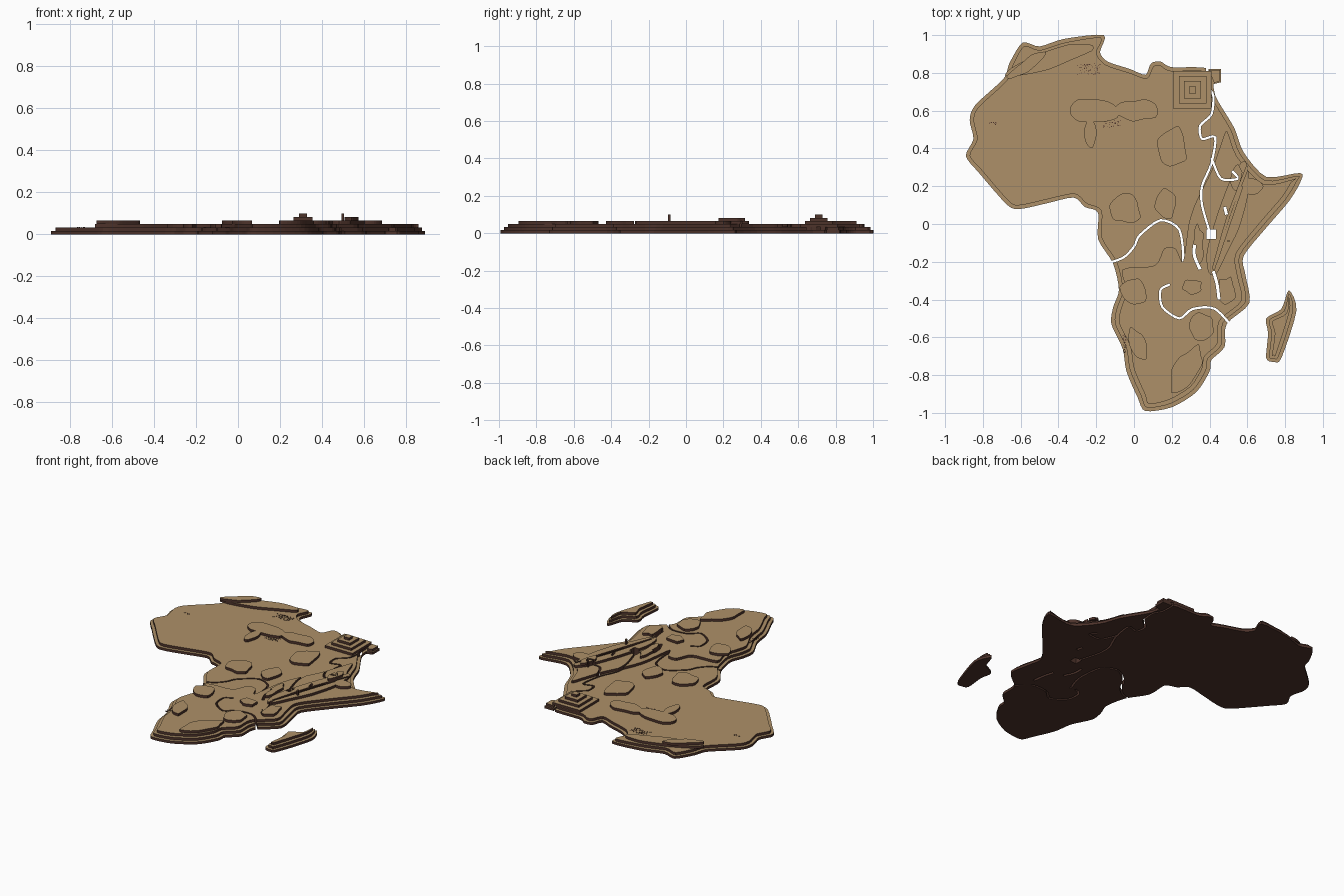
import bpy
import bmesh
import math
import random
from mathutils import Matrix, Vector

if "Cube" in bpy.data.objects:
    bpy.data.objects.remove(bpy.data.objects["Cube"])

random.seed(4)
STEP = 0.0165  # thickness of one board


def material(name, colour):
    mat = bpy.data.materials.new(name)
    mat.use_nodes = True
    mat.diffuse_color = colour
    mat.node_tree.nodes["Principled BSDF"].inputs["Base Color"].default_value = colour
    return mat


brown = material("dark brown edge", (0.075, 0.033, 0.024, 1))
tan = material("tan wood", (0.42, 0.28, 0.14, 1))


def scaled(points):
    """Turn hundredths into model units."""
    return [Vector(point) / 100 for point in points]


def smooth(points, closed=True, cuts=4):
    """Smooth curve through the points."""
    last = len(points) - 1
    if closed:
        ring = [points[-1]] + points + points[:2]
    else:
        ring = [points[0]] + points + [points[last]]
    result = []
    for a, b, c, d in zip(ring, ring[1:], ring[2:], ring[3:]):
        start, end = (c - a) * 0.4, (d - b) * 0.4
        for k in range(cuts):
            t = k / cuts
            ease = t * t * (3 - 2 * t)
            result.append(b.lerp(c, ease) + start * t * (1 - t) ** 2 - end * t * t * (1 - t))
    return result if closed else result + [points[last]]


def inset(points, distance):
    """Move a clockwise outline inwards."""
    result = []
    for i, point in enumerate(points):
        before = (point - points[i - 1]).normalized()
        after = (points[(i + 1) % len(points)] - point).normalized()
        along = (before + after).normalized()
        result.append(point + Vector((along.y, -along.x)) * distance)
    return result


def blob(x, y, width, depth, turn=0):
    """Irregular rounded plateau outline: centre, radii and rotation."""
    corners = []
    for i in range(11):
        angle = math.tau * i / 11
        radius = random.uniform(0.8, 1.15)
        corners.append(Vector((width * math.cos(angle), depth * math.sin(angle))) * radius)
    spin = Matrix.Rotation(turn, 2)
    return smooth(scaled([Vector((x, y)) + spin @ corner for corner in corners]), cuts=3)


def add_prism(bm, outline, bottom, top):
    face = bm.faces.new([bm.verts.new((p.x, p.y, bottom)) for p in outline])
    extruded = bmesh.ops.extrude_face_region(bm, geom=[face], use_keep_orig=True)
    moved = [v for v in extruded["geom"] if isinstance(v, bmesh.types.BMVert)]
    bmesh.ops.translate(bm, verts=moved, vec=(0, 0, top - bottom))


def finish(bm, name, top_material=1):
    """Brown edges and underside, chosen colour on upward faces."""
    bmesh.ops.recalc_face_normals(bm, faces=bm.faces)
    for face in bm.faces:
        face.material_index = top_material if face.normal.z > 0.5 else 0
    mesh = bpy.data.meshes.new(name)
    bm.to_mesh(mesh)
    bm.free()
    mesh.materials.append(brown)
    mesh.materials.append(tan)
    ob = bpy.data.objects.new(name, mesh)
    bpy.context.collection.objects.link(ob)
    return ob


def board(name, outline, level):
    """A flat board whose top is at the given level."""
    bm = bmesh.new()
    add_prism(bm, outline, (level - 1) * STEP, level * STEP)
    return finish(bm, name), level


def cutter(name, paths, width):
    """Upright strips that follow the paths."""
    bm = bmesh.new()
    for path in paths:
        line = smooth(scaled(path), closed=False)
        left, right = [], []
        for before, point, after in zip(line[:1] + line, line, line[1:] + line[-1:]):
            along = (after - before).normalized()
            side = Vector((-along.y, along.x)) * width / 2
            left.append(point + side)
            right.append(point - side)
        add_prism(bm, left + right[::-1], -STEP, 9 * STEP)
    ob = finish(bm, name, 0)
    ob.hide_render = True
    return ob


# Coast, clockwise from the northern cape
coast = scaled([
    (-16, 100), (-18, 91), (-14, 86), (-2, 82), (6, 79), (9, 85), (14, 86), (20, 83),
    (40, 82), (43, 68), (53, 51), (58, 38), (70, 25), (88, 27), (88, 22), (82, 12),
    (70, -2), (58, -17), (59, -27), (61, -42), (49, -53), (48, -65), (41, -72), (40, -78),
    (33, -89), (20, -97), (6, -99), (2, -92), (-4, -78), (-6, -66), (-12, -53), (-11, -44),
    (-8, -35), (-11, -21), (-19, -8), (-19, 6), (-26, 9), (-32, 14), (-46, 11), (-60, 8),
    (-67, 10), (-82, 27), (-89, 36), (-85, 45), (-87, 55), (-84, 63), (-69, 77), (-66, 85),
    (-59, 96), (-50, 94), (-37, 98)])
island = scaled([(82, -35), (86, -46), (78, -71), (74, -73), (70, -71), (71, -58),
                 (70, -50), (78, -45)])
peninsula = scaled([(39, 82), (46, 82), (46, 75), (42, 74)])

# Highland: southern and eastern coast closed by an inland edge
inland = scaled([(-6, -24), (11, -22), (16, -13), (22, -13), (26, -20), (29, 0),
                 (33, 12), (41, 28), (46, 42)])
highland = inset(coast, 0.042)[10:33] + inland

boards = [
    board("coast_board", smooth(coast), 1),
    board("lowland_board", smooth(inset(coast, 0.02)), 2),
    board("highland_board", smooth(highland), 3),
    board("peninsula_board", peninsula, 1),
    board("peninsula_upper_board", inset(peninsula, 0.008), 2),
    board("island_board", smooth(island), 1),
    board("island_middle_board", smooth(inset(island, 0.018)), 2),
    board("island_top_board", smooth(inset(island, 0.036)), 3),
]

# Plateaus grouped by level
plateaus = {
    3: {"northwest_range": (-43, 88, 25, 5, 0.3), "desert_plateau": (-20, 60, 13, 7),
        "desert_plateau_east": (1, 60, 11, 6), "desert_spur": (-23, 48, 3, 8),
        "central_massif": (20, 41, 8, 11), "basin_rim": (17, 11, 6, 8),
        "gulf_plateau": (-5, 8, 9, 8)},
    4: {"northwest_ridge": (-57, 84, 11, 3, 0.6), "southwest_plateau": (0, -36, 7, 8),
        "desert_coast_plateau": (2, -64, 5, 9, 0.3), "southern_escarpment": (28, -77, 7, 13, -0.5),
        "southeast_plateau": (36, -55, 7, 8, -0.4), "copper_plateau": (31, -33, 5, 4),
        "rift_highlands": (50, 4, 29, 7, 1.29), "horn_plateau": (62, 20, 6, 4),
        "lake_highlands": (34, -11, 3, 10), "eastern_plateau": (49, -35, 5, 7)},
    5: {"mountain_top": (54, 24, 3, 7, -0.2)},
}
for level, group in plateaus.items():
    for name, shape in group.items():
        boards.append(board(name, blob(*shape), level))

# Rivers and lakes go through every board, the rift only through upper ones
rivers = cutter("river_cutter", [
    [(39, 90), (39, 74), (42, 68), (41, 58), (35, 52), (36, 45), (43, 46), (41, 32),
     (36, 20), (36, 10), (40, -4)],
    [(41, 35), (46, 24), (55, 24), (52, 28)],
    [(-18, -22), (-6, -18), (0, -12), (3, -6), (14, 2), (24, -3), (26, -20), (22, -33)],
    [(55, -58), (43, -45), (31, -45), (24, -50), (15, -44), (14, -35), (19, -32)],
], 0.012)
lakes = cutter("lake_cutter", [[(32, -11), (32, -17), (35, -24)],
                               [(42, -25), (44, -32), (45, -40)], [(48, 9), (49, 5)]], 0.016)
great_lake = cutter("great_lake_cutter", [[(41, -3), (41, -8)]], 0.05)
rift = cutter("rift_cutter", [[(60, 30), (50, 4), (42, -24)], [(57, 20), (43, -21)]], 0.012)
through = [rivers, lakes, great_lake]

for ob, level in boards:
    for tool in through + [rift] if level > 2 else through:
        cut = ob.modifiers.new("cut", "BOOLEAN")
        cut.operation = "DIFFERENCE"
        cut.solver = "EXACT"
        cut.use_self = True
        cut.object = tool
graph = bpy.context.evaluated_depsgraph_get()
carved = [bpy.data.meshes.new_from_object(ob.evaluated_get(graph)) for ob, level in boards]
for (ob, level), mesh in zip(boards, carved):
    ob.modifiers.clear()
    ob.data = mesh
for tool in through + [rift]:
    bpy.data.objects.remove(tool)


def square(x, y, half):
    return scaled([(x - half, y - half), (x - half, y + half),
                   (x + half, y + half), (x + half, y - half)])


# Stepped pyramid and lone peak
for tier in range(4):
    board("pyramid_tier", square(31, 71, 10 - 2.7 * tier), 3 + tier)
for level in (5, 6):
    board("lone_peak", square(50, -9, 0.6), level)

# Small dark pebbles in patches: centre, spread, count and board level
pebbles = bmesh.new()
for x, y, wide, deep, count, level in ((-24, 82, 6, 3, 60, 2), (-12, 53, 5, 2, 40, 2),
                                       (-75, 53, 2, 1, 8, 2), (-5, -63, 1, 5, 40, 2)):
    for i in range(count):
        spot = (x + random.uniform(-wide, wide), y + random.uniform(-deep, deep))
        add_prism(pebbles, square(*spot, 0.2), level * STEP - 0.002, level * STEP + 0.002)
finish(pebbles, "pebbles", 0)
